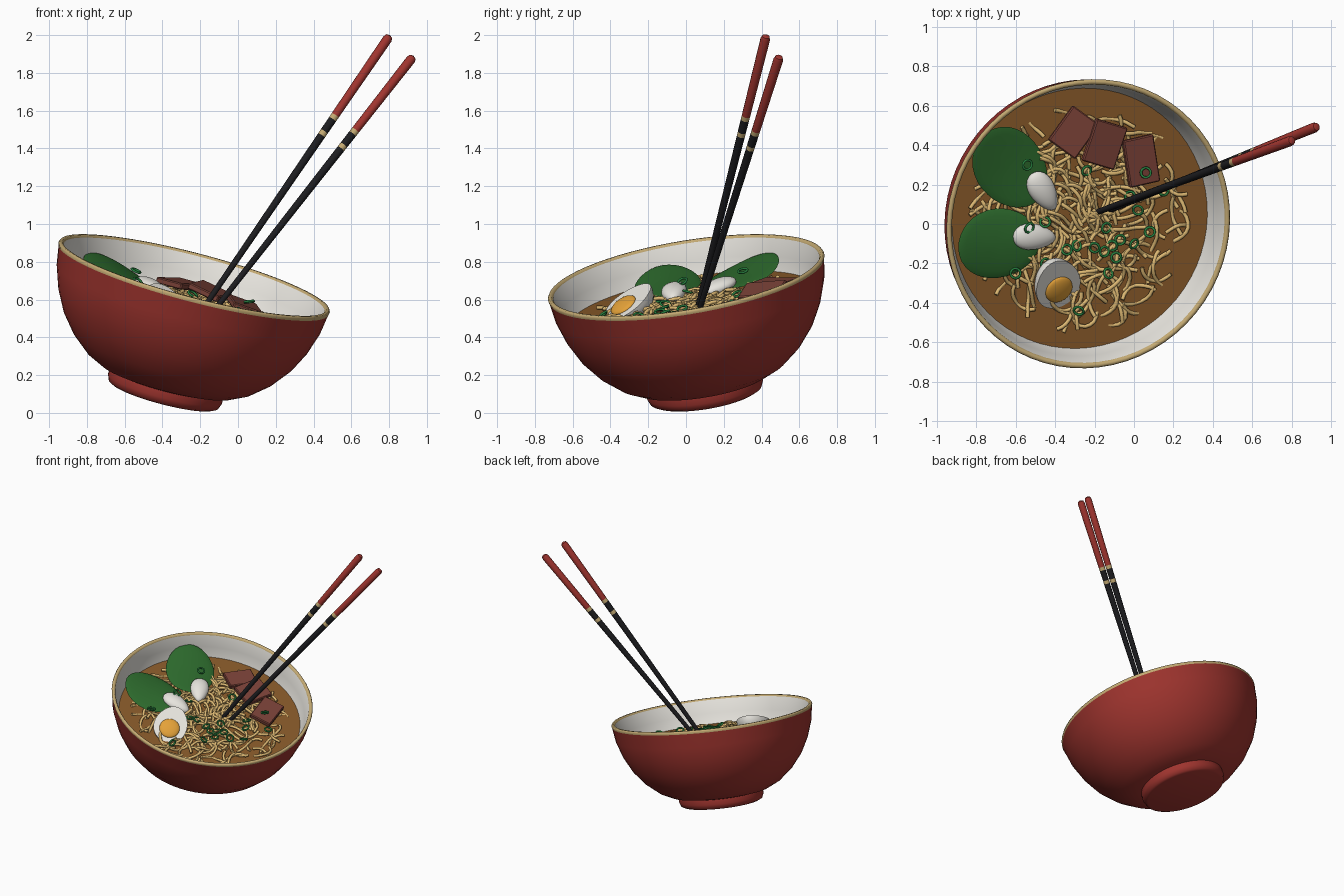
import bpy, bmesh, math, random
from mathutils import Matrix, Vector

random.seed(7)
cube = bpy.data.objects.get("Cube")
if cube:
    bpy.data.objects.remove(cube, do_unlink=True)


def material(name, *rgb):
    m = bpy.data.materials.new(name)
    m.use_nodes = True
    m.diffuse_color = (*rgb, 1)
    m.node_tree.nodes["Principled BSDF"].inputs["Base Color"].default_value = (*rgb, 1)
    return m


RED = material("red lacquer", 0.35, 0.035, 0.028)
WHITE = material("warm white", 0.80, 0.78, 0.73)
GOLD = material("tan gold", 0.55, 0.40, 0.17)
BROTH = material("brown broth", 0.24, 0.10, 0.022)
NOODLE = material("noodle yellow", 0.72, 0.48, 0.17)
BLACK = material("black lacquer", 0.012, 0.012, 0.014)
LEAF = material("leaf green", 0.025, 0.14, 0.025)
ONION = material("onion green", 0.02, 0.22, 0.05)
MEAT = material("meat brown", 0.20, 0.055, 0.04)
YOLK = material("yolk orange", 0.78, 0.36, 0.04)

# Tilted frame of the bowl
AXIS = Vector((0.25, -0.16, 0.955)).normalized()
TILT = Vector((0, 0, 1)).rotation_difference(AXIS).to_matrix().to_4x4()
RIM_CENTRE = Vector((-0.23, 0, 0.725))
HEIGHT = 0.665
BOWL = Matrix.Translation(RIM_CENTRE - AXIS * HEIGHT) @ TILT
SOUP_CENTRE = RIM_CENTRE - AXIS * 0.18
SOUP = Matrix.Translation(SOUP_CENTRE) @ TILT


def on_soup(x, y, lift=0.0, turn=0.0, pitch=0.0, roll=0.0):
    """Matrix at plan position x, y on the broth, raised by lift."""
    d = Vector((x, y, 0)) - Vector((SOUP_CENTRE.x, SOUP_CENTRE.y, 0))
    z = SOUP_CENTRE.z - (AXIS.x * d.x + AXIS.y * d.y) / AXIS.z
    spin = Matrix.Rotation(math.radians(turn), 4, 'Z')
    tip = Matrix.Rotation(math.radians(pitch), 4, 'Y') @ Matrix.Rotation(math.radians(roll), 4, 'X')
    return Matrix.Translation((x, y, z + lift)) @ TILT @ spin @ tip


def finish(bm, name, matrix, *mats, angle=40):
    bmesh.ops.recalc_face_normals(bm, faces=bm.faces)
    me = bpy.data.meshes.new(name)
    bm.to_mesh(me)
    bm.free()
    for m in mats:
        me.materials.append(m)
    ob = bpy.data.objects.new(name, me)
    bpy.context.collection.objects.link(ob)
    ob.matrix_world = matrix
    bpy.ops.object.select_all(action='DESELECT')
    ob.select_set(True)
    bpy.context.view_layer.objects.active = ob
    bpy.ops.object.shade_smooth_by_angle(angle=math.radians(angle))
    return ob


def lathe(points, steps):
    bm = bmesh.new()
    verts = [bm.verts.new((r, 0, z)) for r, z in points]
    edges = [bm.edges.new(pair) for pair in zip(verts, verts[1:])]
    bmesh.ops.spin(bm, geom=verts + edges, axis=(0, 0, 1), cent=(0, 0, 0),
                   angle=math.tau, steps=steps)
    bmesh.ops.remove_doubles(bm, verts=bm.verts, dist=1e-4)
    return bm


def ball(sx, sy, sz, u=24, v=14):
    bm = bmesh.new()
    bmesh.ops.create_uvsphere(bm, u_segments=u, v_segments=v, radius=1)
    bmesh.ops.scale(bm, vec=(sx, sy, sz), verts=bm.verts)
    return bm


# Bowl: outside, rim and inside in one turned profile
outside = [(0, 0), (0.28, 0), (0.3, 0.01), (0.312, 0.04), (0.31, 0.075), (0.36, 0.085),
           (0.45, 0.13), (0.545, 0.21), (0.625, 0.31), (0.682, 0.42), (0.722, 0.54),
           (0.738, 0.645)]
rim = [(0.742, 0.658), (0.736, 0.668), (0.722, 0.668), (0.714, 0.656)]
inside = [(0.695, 0.56), (0.667, 0.48), (0.6, 0.34), (0.45, 0.18), (0, 0.11)]
bm = lathe(outside + rim + inside, 64)
bmesh.ops.recalc_face_normals(bm, faces=bm.faces)
for f in bm.faces:
    c = f.calc_center_median()
    if c.z > 0.648:
        f.material_index = 2
    elif c.z > 0.1 and f.normal.dot(Vector((c.x, c.y, -0.3))) < 0:
        f.material_index = 1
finish(bm, "bowl", BOWL, RED, WHITE, GOLD, angle=60)

# Broth
bm = bmesh.new()
bmesh.ops.create_circle(bm, cap_ends=True, segments=64, radius=0.668)
finish(bm, "broth", SOUP, BROTH)

# Noodles: short wavy strands that dip in and out of the broth
curve = bpy.data.curves.new("noodles", 'CURVE')
curve.dimensions = '3D'
curve.bevel_depth = 0.0105
curve.bevel_resolution = 1
curve.use_fill_caps = True
for i in range(230):
    r, a = 0.53 * random.random() ** 0.62, random.uniform(0, math.tau)
    x, y = r * math.cos(a), r * math.sin(a)
    heading = random.uniform(0, math.tau)
    bend = random.uniform(-0.4, 0.4)
    phase = random.uniform(0, math.tau)
    path = []
    for k in range(9):
        dist = math.hypot(x, y)
        if dist > 0.59:
            break
        z = 0.004 + 0.022 * (1 - dist / 0.6) + 0.014 * math.sin(phase + k * 0.7)
        path.append((x, y, z, 1))
        x += 0.026 * math.cos(heading)
        y += 0.026 * math.sin(heading)
        heading += bend + random.uniform(-0.15, 0.15)
    if len(path) > 3:
        s = curve.splines.new('POLY')
        s.points.add(len(path) - 1)
        for p, co in zip(s.points, path):
            p.co = co
        s.use_smooth = True
curve.materials.append(NOODLE)
noodles = bpy.data.objects.new("noodles", curve)
bpy.context.collection.objects.link(noodles)
noodles.matrix_world = SOUP

# Leafy greens: a cupped blade and a pale stem bulb each
greens = [("back", (-0.63, 0.29), 130, 0.235, (-0.46, 0.165), 123),
          ("front", (-0.69, -0.1), 184, 0.222, (-0.505, -0.065), 176)]
for side, (x, y), turn, half, (sx, sy), stem_turn in greens:
    bm = ball(half, 0.178, 0.012, 32, 10)
    for v in bm.verts:
        v.co.z += 0.35 * v.co.x ** 2 - 0.5 * v.co.y ** 2
    finish(bm, side + "_leaf", on_soup(x, y, 0.047, turn, -7), LEAF, angle=80)
    bm = ball(0.115, 0.066, 0.04)
    for v in bm.verts:
        v.co.y *= 1 + 2 * v.co.x
    finish(bm, side + "_stem", on_soup(sx, sy, 0.042, stem_turn, -6), WHITE, angle=80)

# Meat slices
slices = [(-0.305, 0.465, 0.05, 54, 0.215, 0.17, -5), (-0.15, 0.405, 0.062, 72, 0.225, 0.18, 8),
          (0.035, 0.32, 0.045, 100, 0.245, 0.165, 7)]
for i, (x, y, lift, turn, length, width, roll) in enumerate(slices):
    bm = bmesh.new()
    bmesh.ops.create_cube(bm, size=1)
    bmesh.ops.scale(bm, vec=(length, width, 0.034), verts=bm.verts)
    bmesh.ops.bevel(bm, geom=bm.edges[:], offset=0.006, segments=1, affect='EDGES')
    finish(bm, f"meat_slice_{i + 1}", on_soup(x, y, lift, turn, 0, roll), MEAT, angle=30)

# Halved egg leaning towards the low side of the bowl
normal = Vector((0.42, -0.5, 0.72)).normalized()
long_axis = Vector((-0.1, 0.6, 0.5))
long_axis = (long_axis - normal * long_axis.dot(normal)).normalized()
across = normal.cross(long_axis)
EGG = Matrix.Translation((-0.385, -0.305, 0.592)) @ Matrix((long_axis, across, normal)).transposed().to_4x4()
bm = ball(0.145, 0.122, 0.115, 32, 20)
for v in bm.verts:
    v.co.y *= 1 - 0.9 * v.co.x
bmesh.ops.bisect_plane(bm, geom=bm.verts[:] + bm.edges[:] + bm.faces[:], dist=1e-5,
                       plane_co=(0, 0, 0), plane_no=(0, 0, 1), clear_outer=True)
bmesh.ops.holes_fill(bm, edges=[e for e in bm.edges if e.is_boundary])
finish(bm, "egg_white", EGG, WHITE)
finish(ball(0.075, 0.075, 0.022), "egg_yolk", EGG @ Matrix.Translation((-0.035, 0, 0)), YOLK, angle=80)

# Spring onion rings
spots = [(-0.54, 0.3), (-0.24, 0.27), (0.06, 0.26), (0.02, 0.07), (0.08, -0.04), (-0.14, -0.02),
         (-0.2, -0.12), (-0.15, -0.14), (-0.11, -0.11), (-0.07, -0.08), (0, -0.1), (-0.13, -0.25),
         (-0.09, -0.17), (-0.28, -0.44), (-0.6, -0.25), (-0.34, -0.13), (-0.45, -0.2),
         (0.15, 0.17), (-0.02, 0.14), (-0.53, -0.02), (-0.29, -0.11), (-0.45, 0.01)]
TUBE = [(0.025 + 0.0065 * math.cos(k * math.tau / 6), 0.0065 * math.sin(k * math.tau / 6))
        for k in range(7)]
for i, (x, y) in enumerate(spots):
    high = i in (0, 2, 19)
    tips = [random.uniform(-28, 28) for _ in range(2)]
    finish(lathe(TUBE, 14), f"onion_ring_{i + 1}",
           on_soup(x, y, 0.085 if high else 0.045, 0, *tips), ONION, angle=80)

# Chopsticks: tapered rods, dark below, two gold bands, red handles
sticks = [("left", (-0.10, 0.08, 0.575), (0.93, 0.495, 1.89)),
          ("right", (-0.165, 0.068, 0.58), (0.805, 0.425, 2.0))]
bands = [(0.625, 0.64), (0.685, 0.70)]
for side, low, high in sticks:
    low, high = Vector(low), Vector(high)
    length = (high - low).length
    cuts = [-0.05, *bands[0], *bands[1], 0.985, 0.995, 1]
    profile = [(0, cuts[0] * length)]
    profile += [(0.0145 + 0.0115 * max(t, 0), t * length) for t in cuts[:-2]]
    profile += [(0.02, cuts[-2] * length), (0, length)]
    bm = lathe(profile, 12)
    for f in bm.faces:
        t = f.calc_center_median().z / length
        if t > bands[1][1]:
            f.material_index = 1
        elif any(a < t < b for a, b in bands):
            f.material_index = 2
    turn = (high - low).to_track_quat('Z', 'Y').to_matrix().to_4x4()
    finish(bm, side + "_chopstick", Matrix.Translation(low) @ turn, BLACK, RED, GOLD)
